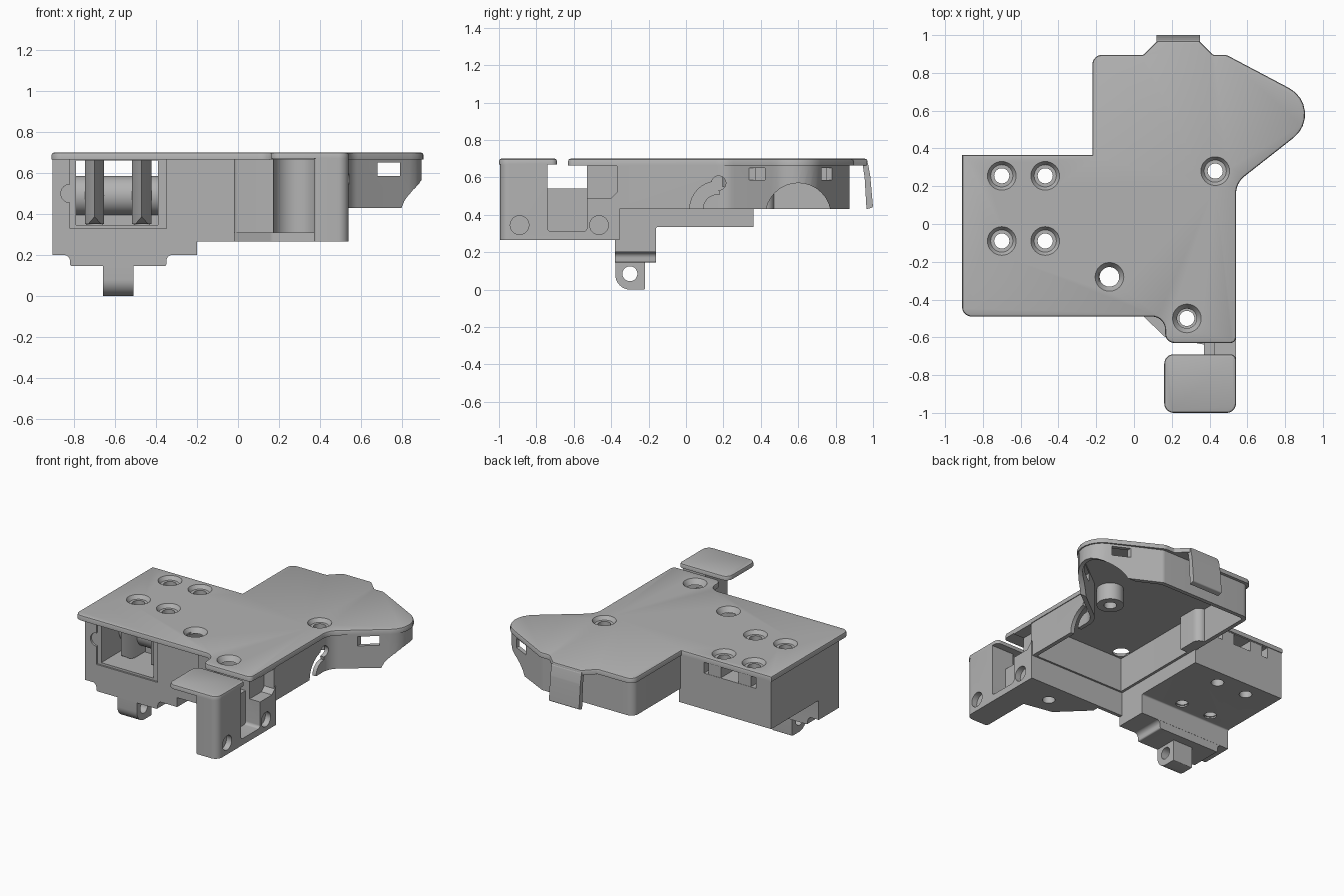
import bpy, bmesh, math
from mathutils import Vector

if "Cube" in bpy.data.objects:
    bpy.data.objects.remove(bpy.data.objects["Cube"])

grey = bpy.data.materials.new("plain grey")
grey.use_nodes = True
grey.diffuse_color = (0.45, 0.45, 0.45, 1)
grey.node_tree.nodes["Principled BSDF"].inputs["Base Color"].default_value = grey.diffuse_color


def rounded(corners, steps=8):
    """Turn (u, v, radius) corners into a polygon with arc corners."""
    out = []
    for i, c in enumerate(corners):
        p = Vector(c[:2])
        r = c[2] if len(c) > 2 else 0
        if r <= 0:
            out.append(p)
            continue
        a = (Vector(corners[i - 1][:2]) - p).normalized()
        b = (Vector(corners[(i + 1) % len(corners)][:2]) - p).normalized()
        half = a.angle(b) / 2
        centre = p + (a + b).normalized() * r / math.sin(half)
        start = p + a * r / math.tan(half) - centre
        end = p + b * r / math.tan(half) - centre
        sweep = start.angle_signed(end)
        for k in range(steps + 1):
            t = -sweep * k / steps
            out.append(centre + Vector((start.x * math.cos(t) - start.y * math.sin(t),
                                        start.x * math.sin(t) + start.y * math.cos(t))))
    return out


def inset(corners, d):
    """Move a counter-clockwise corner list inwards by d."""
    out = []
    for i, c in enumerate(corners):
        p = Vector(c[:2])
        e = (p - Vector(corners[i - 1][:2])).normalized()
        f = (Vector(corners[(i + 1) % len(corners)][:2]) - p).normalized()
        n, m = Vector((-e.y, e.x)), Vector((-f.y, f.x))
        q = p + (n + m) * d / (1 + n.dot(m))
        turn = e.x * f.y - e.y * f.x
        r = c[2] if len(c) > 2 else 0
        out.append((q.x, q.y, max(0, r - d if turn > 0 else r + d) if r else 0))
    return out


def prism(name, corners, lo, hi, axis="z", soft=0):
    """Extrude a rounded outline along an axis, softening its top rim."""
    place = {"x": lambda u, v, w: (w, u, v), "y": lambda u, v, w: (u, w, v),
             "z": lambda u, v, w: (u, v, w)}[axis]
    bm = bmesh.new()
    pts = rounded(corners)
    rings = [[bm.verts.new(place(p.x, p.y, w)) for p in pts] for w in (lo, hi)]
    n = len(pts)
    bm.faces.new(rings[0])
    top = bm.faces.new(rings[1])
    for i in range(n):
        j = (i + 1) % n
        bm.faces.new((rings[0][i], rings[0][j], rings[1][j], rings[1][i]))
    bmesh.ops.recalc_face_normals(bm, faces=bm.faces[:])
    if soft:
        bmesh.ops.bevel(bm, geom=top.edges[:], offset=soft, segments=2, affect="EDGES", profile=0.5)
    mesh = bpy.data.meshes.new(name)
    bm.to_mesh(mesh)
    bm.free()
    mesh.materials.append(grey)
    ob = bpy.data.objects.new(name, mesh)
    bpy.context.collection.objects.link(ob)
    return ob


def box(name, x, y, z):
    return prism(name, [(x[0], y[0]), (x[1], y[0]), (x[1], y[1]), (x[0], y[1])], *z)


def disc(name, u, v, r, lo, hi, axis):
    ring = [(u + r * math.cos(k * math.pi / 16), v + r * math.sin(k * math.pi / 16)) for k in range(32)]
    return prism(name, ring, lo, hi, axis)


def countersink(x, y):
    bpy.ops.mesh.primitive_cone_add(vertices=32, radius1=0.03, radius2=0.078, depth=0.07, location=(x, y, 0.668))
    return bpy.context.object


def combine(ob, tools, operation="DIFFERENCE"):
    bpy.context.view_layer.objects.active = ob
    for tool in tools:
        tool.hide_render = True
        mod = ob.modifiers.new("shape", "BOOLEAN")
        mod.operation, mod.solver, mod.object = operation, "EXACT", tool
        bpy.ops.object.modifier_apply(modifier=mod.name)
        bpy.data.objects.remove(tool)


box_screws = [(x, y) for x in (-0.70, -0.47) for y in (-0.09, 0.255)]
arm_screw, wing_screw, middle_screw = (0.28, -0.50), (0.43, 0.28), (-0.13, -0.28)


def bores(places):
    return [disc("bore", x, y, 0.04, 0.1, 0.8, "z") for x, y in places]


# Top plate with countersunk screw holes
plate = prism("top_plate", [
    (-0.91, -0.49, 0.05), (0.165, -0.49, 0.07), (0.165, -0.63, 0.05), (0.54, -0.63, 0.03),
    (0.54, 0.217, 0.12), (1.036, 0.606, 0.157), (0.49, 0.895, 0.05), (0.42, 0.895, 0.02),
    (0.345, 0.97, 0.02), (0.125, 0.97, 0.02), (0.05, 0.895, 0.02), (-0.22, 0.895, 0.05),
    (-0.22, 0.365), (-0.91, 0.365)], 0.665, 0.70, soft=0.012)
screws = box_screws + [arm_screw, wing_screw, middle_screw]
combine(plate, bores(screws) + [countersink(*s) for s in screws])

# Wing skirt: thin wall under the right-hand plate
wall = [(-0.21, -0.37), (0.535, -0.37), (0.535, 0.225, 0.12), (1.028, 0.606, 0.15),
        (0.49, 0.875, 0.05), (-0.21, 0.875, 0.05)]
skirt = prism("wing_skirt", wall, 0.43, 0.675)
slot = [(0.17 + r * math.cos(math.radians(a)), 0.43 + r * math.sin(math.radians(a)))
        for r, sweep in ((0.15, range(180, 84, -8)), (0.08, range(84, 181, 8))) for a in sweep]
slot = [(0.02, 0.40)] + slot + [(0.09, 0.40)]
combine(skirt, [
    prism("hollow", inset(wall, 0.028), 0.3, 0.8),
    disc("arch", 0.60, 0.395, 0.175, 0.5, 1.2, "x"),
    box("slot_windows", (0.68, 0.79), (0.2, 0.95), (0.585, 0.65)),
    prism("curved_slot", slot, 0.45, 0.6, "x"),
    disc("slot_end", 0.175, 0.57, 0.038, 0.45, 0.6, "x")])

# Screw boss and corner post under the wing
boss = disc("wing_boss", *wing_screw, 0.085, 0.55, 0.675, "z")
combine(boss, bores([wing_screw]))
prism("corner_post", [(-0.21, 0.3), (-0.13, 0.3), (-0.13, 0.47, 0.05), (-0.21, 0.47, 0.02)], 0.43, 0.675)

# Spring clip at the back
prism("back_clip", [(0.925, 0.69), (0.97, 0.69, 0.02), (0.985, 0.61, 0.1), (1.0, 0.44, 0.01),
                    (0.965, 0.43), (0.955, 0.60, 0.1), (0.945, 0.665)], 0.12, 0.35, "x")

# Left housing with front opening and stepped floor
housing = prism("left_housing", [(-0.38, 0.20), (-0.16, 0.20), (-0.16, 0.335, 0.01), (0.36, 0.335),
                                 (0.36, 0.675), (-0.38, 0.675)], -0.905, -0.20, "x")
combine(housing, [
    box("frame", (-0.82, -0.35), (-0.5, -0.368), (0.33, 0.67)),
    disc("side_notch", -0.82, 0.50, 0.045, -0.5, -0.368, "y"),
    box("opening", (-0.79, -0.39), (-0.5, -0.08), (0.345, 0.66)),
    box("channel", (-0.79, -0.39), (-0.1, 0.5), (0.585, 0.66))] + bores(box_screws))

# Rounded hub and ribbed posts inside the housing
hub = disc("housing_hub", -0.08, 0.49, 0.095, -0.80, -0.38, "x")
combine(hub, bores(box_screws))
for side, x in (("left", -0.47), ("right", -0.70)):
    rib = prism(side + "_rib", [(x - 0.047, -0.20), (x, -0.28), (x + 0.047, -0.20),
                                (x + 0.047, 0.358), (x - 0.047, 0.358)], 0.35, 0.675)
    slope = prism("slope", [(-0.3, 0.40), (-0.3, 0.3), (-0.15, 0.3)], -1, 0, "x")
    combine(rib, [slope] + bores(box_screws))

# Foot below the housing, with a pierced lug
prism("foot", [(-0.86, 0.20), (-0.82, 0.20, 0.03), (-0.82, 0.145, 0.01), (-0.35, 0.145, 0.01),
               (-0.35, 0.20, 0.03), (-0.31, 0.20), (-0.31, 0.21), (-0.86, 0.21)], -0.379, -0.161, "y")
lug = prism("lug", [(-0.378, 0.0, 0.08), (-0.22, 0.0, 0.005), (-0.22, 0.16), (-0.378, 0.16)],
            -0.66, -0.51, "x")
combine(lug, [disc("pin_hole", -0.30, 0.085, 0.04, -0.8, -0.4, "x")])

# Front wall and screw shoulder
box("front_wall", (-0.21, 0.0), (-0.38, -0.355), (0.265, 0.675))
shoulder = prism("shoulder", [(-0.02, -0.355), (-0.02, -0.42, 0.03), (0.16, -0.50, 0.03), (0.38, -0.53),
                              (0.38, -0.355)], 0.265, 0.675)
combine(shoulder, [disc("pocket", *arm_screw, 0.108, 0.31, 0.8, "z")] + bores([arm_screw]))
gusset = prism("gusset", [(-0.02, -0.36), (-0.02, -0.42), (0.165, -0.60, 0.05), (0.38, -0.64),
                          (0.38, -0.36)], 0.265, 0.31)
combine(gusset, bores([arm_screw]))

# Front arm with recessed notch, chamfered pocket and blind holes
arm = prism("front_arm", [(0.37, -0.995, 0.02), (0.54, -0.995, 0.05), (0.54, -0.355), (0.37, -0.355)],
            0.265, 0.675)
combine(arm, [
    box("gap", (0.3, 0.6), (-0.74, -0.53), (0.54, 0.8)),
    prism("recess", [(-0.74, 0.31, 0.02), (-0.53, 0.31, 0.02), (-0.53, 0.7), (-0.74, 0.7)], 0.43, 0.6, "x"),
    prism("chamfer_pocket", [(-0.55, 0.49), (-0.40, 0.49), (-0.34, 0.55), (-0.34, 0.66), (-0.55, 0.66)],
          0.46, 0.6, "x"),
    disc("blind_hole", -0.89, 0.345, 0.05, 0.50, 0.6, "x"),
    disc("blind_hole", -0.465, 0.345, 0.05, 0.50, 0.6, "x")])

# Separate cap over the arm
prism("arm_cap", [(0.16, -1.0, 0.05), (0.54, -1.0, 0.05), (0.54, -0.69, 0.03), (0.16, -0.69, 0.05)],
      0.67, 0.70, soft=0.012)

bpy.ops.object.select_all(action="DESELECT")
for ob in bpy.context.collection.objects:
    if ob.type == "MESH":
        ob.select_set(True)
        bpy.context.view_layer.objects.active = ob
bpy.ops.object.shade_smooth_by_angle(angle=math.radians(35))
